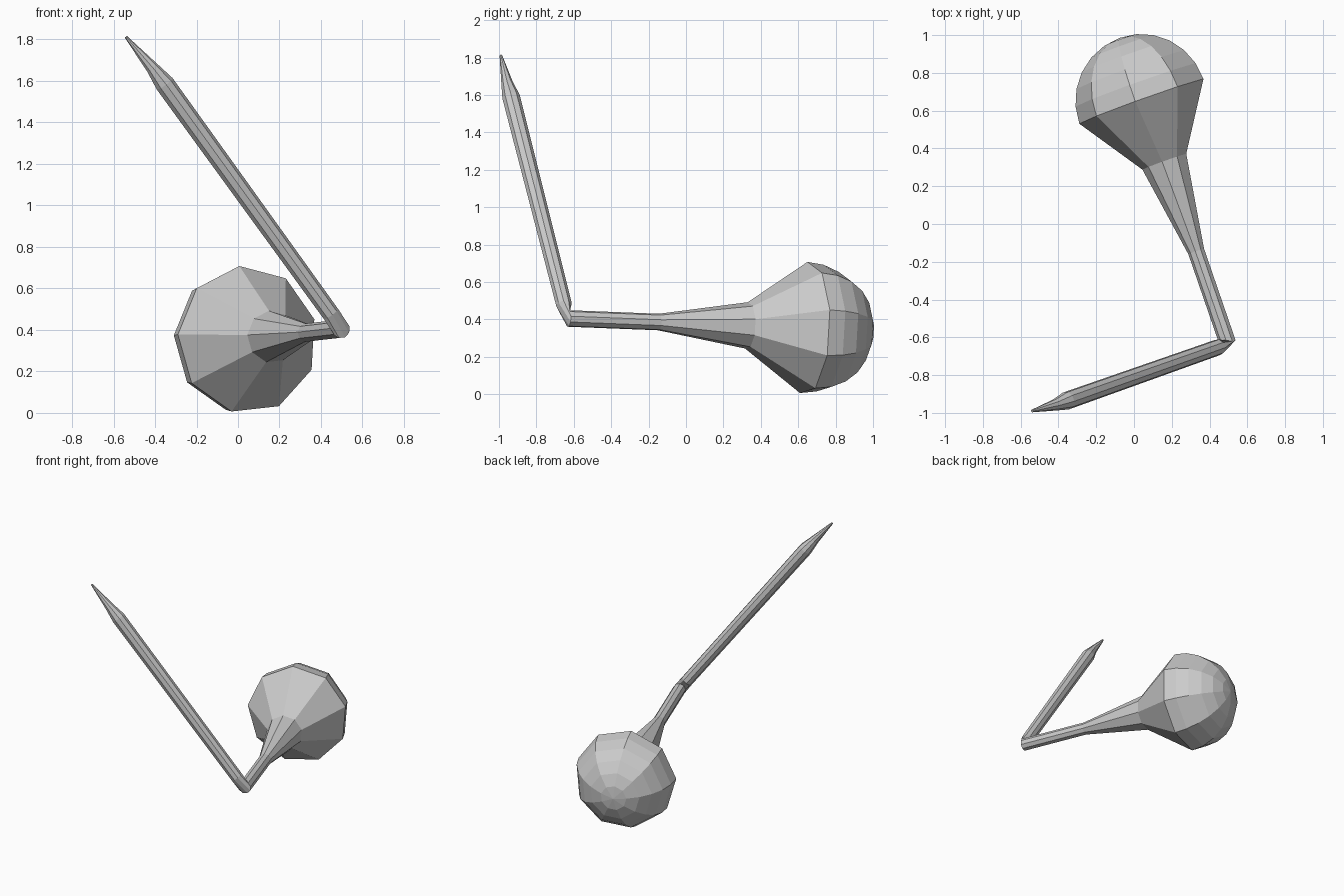
import bpy, bmesh, math
from mathutils import Vector

if "Cube" in bpy.data.objects:
    bpy.data.objects.remove(bpy.data.objects["Cube"])

SIDES = 9
bulb_axis = Vector((-0.337, 0.941, -0.036)).normalized()
stick_axis = Vector((0.571, 0.20, -0.793)).normalized()
bulb_c = Vector((0.046, 0.65, 0.353))
R = 0.357

# Rings (centre, axis, radius) from bulb dome through handle, elbow and stick
rings = []
for deg in (75, 60, 45, 30, 15, 0):
    a = math.radians(deg)
    rings.append((bulb_c + bulb_axis * R * math.sin(a), -bulb_axis, R * math.cos(a)))
rings += [
    (Vector((0.163, 0.33, 0.367)), -bulb_axis, 0.126),
    (Vector((0.33, -0.145, 0.386)), -bulb_axis, 0.045),
    (Vector((0.497, -0.63, 0.405)), -bulb_axis, 0.045),
    (Vector((0.447, -0.652, 0.477)), -stick_axis, 0.043),
    (Vector((-0.355, -0.935, 1.587)), -stick_axis, 0.048),
    (Vector((-0.415, -0.957, 1.665)), -stick_axis, 0.031),
    (Vector((-0.540, -0.990, 1.812)), -stick_axis, 0.007),
]

bm = bmesh.new()
# Starting frame: horizontal side vector and its upright partner
d = -bulb_axis
side = Vector((0.941, 0.337, 0)).normalized()
up = side.cross(bulb_axis).normalized()
loops = []
for c, axis, r in rings:
    q = d.rotation_difference(axis)
    side, up, d = q @ side, q @ up, axis
    loop = []
    for k in range(SIDES):
        a = math.radians(16 + 360 * k / SIDES)
        loop.append(bm.verts.new(c + r * (side * math.cos(a) + up * math.sin(a))))
    loops.append(loop)

# Skin between rings
for a, b in zip(loops, loops[1:]):
    for k in range(SIDES):
        n = (k + 1) % SIDES
        bm.faces.new((a[k], a[n], b[n], b[k]))

# Dome pole and stick tip cap
pole = bm.verts.new(bulb_c + bulb_axis * R)
for k in range(SIDES):
    bm.faces.new((pole, loops[0][k], loops[0][(k + 1) % SIDES]))
bm.faces.new(loops[-1])
bmesh.ops.recalc_face_normals(bm, faces=bm.faces)

mesh = bpy.data.meshes.new("bulb_and_bent_stem")
bm.to_mesh(mesh)
bm.free()
obj = bpy.data.objects.new("bulb_and_bent_stem", mesh)
bpy.context.collection.objects.link(obj)
